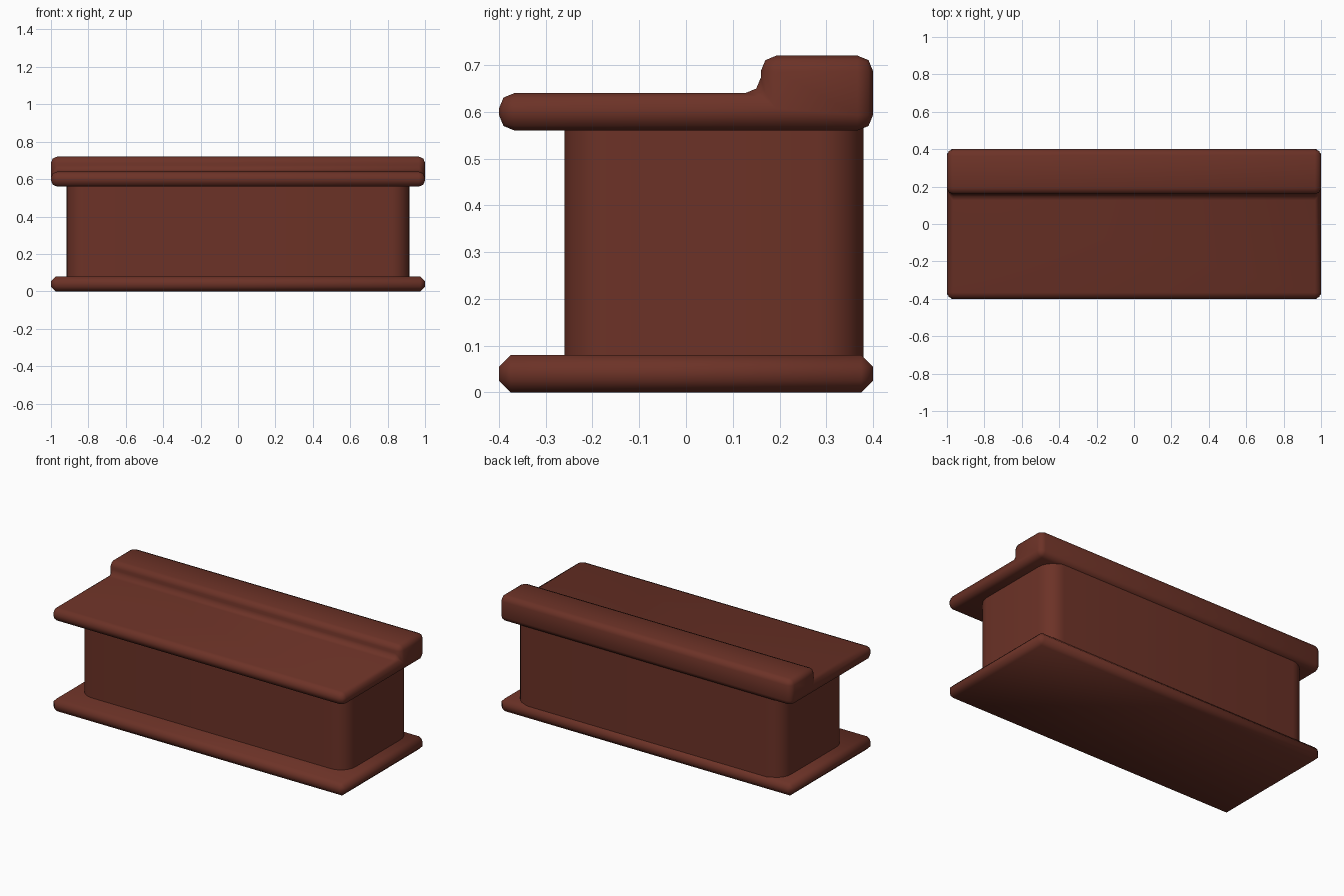
import bpy, bmesh, math

if "Cube" in bpy.data.objects:
    bpy.data.objects.remove(bpy.data.objects["Cube"])

wood = bpy.data.materials.new("dark_red_wood")
wood.diffuse_color = (0.15, 0.032, 0.02, 1)
wood.use_nodes = True
wood.node_tree.nodes["Principled BSDF"].inputs["Base Color"].default_value = wood.diffuse_color


def prism(name, profile, to_3d, direction, bevel, segments, pick=None):
    """Extrude a closed outline and round its edges (all, or those picked)."""
    mesh = bpy.data.meshes.new(name)
    bm = bmesh.new()
    face = bm.faces.new([bm.verts.new(to_3d(a, b)) for a, b in profile])
    ext = bmesh.ops.extrude_face_region(bm, geom=[face])
    new_verts = [g for g in ext["geom"] if isinstance(g, bmesh.types.BMVert)]
    bmesh.ops.translate(bm, verts=new_verts, vec=direction)
    bmesh.ops.recalc_face_normals(bm, faces=bm.faces)
    edges = [e for e in bm.edges if pick is None or pick(e)]
    bmesh.ops.bevel(bm, geom=edges, offset=bevel, segments=segments,
                    profile=0.5, affect='EDGES')
    bmesh.ops.recalc_face_normals(bm, faces=bm.faces)
    bm.to_mesh(mesh)
    bm.free()
    mesh.materials.append(wood)
    obj = bpy.data.objects.new(name, mesh)
    bpy.context.collection.objects.link(obj)
    bpy.context.view_layer.objects.active = obj
    bpy.ops.object.select_all(action='DESELECT')
    obj.select_set(True)
    bpy.ops.object.shade_smooth_by_angle(angle=math.radians(60))
    return obj


def rect(x, y0, y1):
    return [(-x, y0), (x, y0), (x, y1), (-x, y1)]


def is_vertical(e):
    return abs(e.verts[0].co.z - e.verts[1].co.z) > 0.1


# base plinth
prism("base", rect(1.0, -0.4, 0.4), lambda x, y: (x, y, 0), (0, 0, 0.08), 0.025, 1)

# body with rounded upright corners, set towards the back
prism("body", rect(0.917, -0.26, 0.38), lambda x, y: (x, y, 0.075), (0, 0, 0.49),
      0.1, 6, is_vertical)

# counter top with raised ledge along the back
step = [(-0.4, 0.56), (0.4, 0.56), (0.4, 0.72), (0.16, 0.72), (0.16, 0.64), (-0.4, 0.64)]
prism("counter_top", step, lambda y, z: (-1.0, y, z), (2.0, 0, 0), 0.033, 2)
